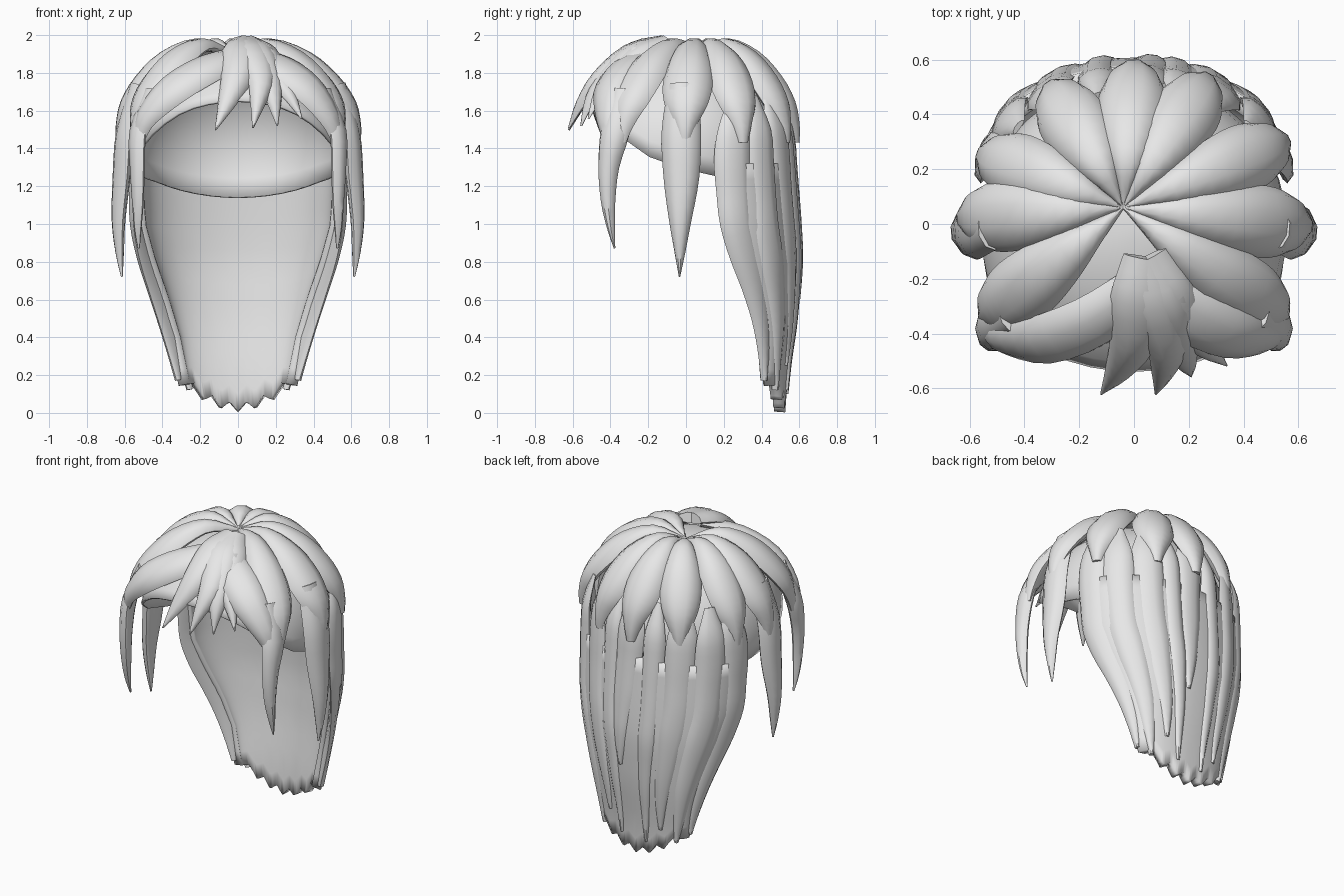
import bpy, bmesh, math
from mathutils import Vector

if "Cube" in bpy.data.objects:
    bpy.data.objects.remove(bpy.data.objects["Cube"])

hair = bpy.data.materials.new("pale_grey_hair")
hair.diffuse_color = (0.8, 0.8, 0.8, 1)
hair.use_nodes = True
hair.node_tree.nodes["Principled BSDF"].inputs["Base Color"].default_value = hair.diffuse_color


def interp(table, v):
    """Linear lookup in (key, value) pairs with ascending keys."""
    if v <= table[0][0]:
        return table[0][1]
    for (a, p), (b, q) in zip(table, table[1:]):
        if v <= b:
            return p + (q - p) * (v - a) / (b - a)
    return table[-1][1]


def finish(bm, name, thickness=0, angle=40):
    bmesh.ops.recalc_face_normals(bm, faces=bm.faces)
    me = bpy.data.meshes.new(name)
    bm.to_mesh(me)
    bm.free()
    ob = bpy.data.objects.new(name, me)
    bpy.context.collection.objects.link(ob)
    me.materials.append(hair)
    if thickness:
        m = ob.modifiers.new("thickness", 'SOLIDIFY')
        m.thickness, m.offset = thickness, 0
    bpy.ops.object.select_all(action='DESELECT')
    ob.select_set(True)
    bpy.context.view_layer.objects.active = ob
    bpy.ops.object.shade_smooth_by_angle(angle=math.radians(angle))
    return ob


def smooth_path(pts, n=3):
    """Catmull-Rom through points given as tuples."""
    v = [Vector(p) for p in pts]
    v = [2 * v[0] - v[1]] + v + [2 * v[-1] - v[-2]]
    out = []
    for a, b, c, d in zip(v, v[1:], v[2:], v[3:]):
        for i in range(n):
            t = i / n
            out.append(0.5 * (2 * b + (c - a) * t + (2 * a - 5 * b + 4 * c - d) * t * t
                              + (3 * b - a - 3 * c + d) * t ** 3))
    return out + [v[-2]]


def lock(name, pts, facing=None):
    """Domed strand; each point is (x, y, z of outer ridge, width, thickness)."""
    path = smooth_path(pts)
    pos = [Vector(p[:3]) for p in path]
    bm = bmesh.new()
    rings = []
    for i, p in enumerate(path):
        tan = (pos[min(i + 1, len(pos) - 1)] - pos[max(i - 1, 0)]).normalized()
        out = Vector(facing) if facing else pos[i] - Vector((0, 0.05, min(pos[i].z, 1.4)))
        side = tan.cross(out).normalized()
        nor = side.cross(tan).normalized()
        w, t = max(p[3], 0.006) / 2, max(p[4], 0.005)
        ring = []
        for k in range(10):
            a = math.tau * k / 10
            h = math.sin(a)
            ring.append(bm.verts.new(pos[i] + side * w * math.cos(a)
                                     + nor * t * ((h if h > 0 else 0.35 * h) - 1)))
        rings.append(ring)
    for r, s in zip(rings, rings[1:]):
        for k in range(10):
            bm.faces.new((r[k], r[(k + 1) % 10], s[(k + 1) % 10], s[k]))
    bm.faces.new(rings[0])
    bm.faces.new(rings[-1])
    return finish(bm, name)


def mirrored(name, pts, facing):
    for tag, s in (("left", -1), ("right", 1)):
        lock(f"{name}_{tag}", [(s * p[0],) + tuple(p[1:]) for p in pts], (s * facing[0],) + facing[1:])


# scalp cap: dome with a hairline high in front and low behind
hairline = [(-1, 1.14), (-0.6, 1.22), (0, 1.29), (0.3, 1.35), (0.6, 1.48), (0.85, 1.6), (1, 1.65)]
bm = bmesh.new()
cols, rows = 40, 10
grid = []
for i in range(cols):
    a = math.tau * i / cols
    end = math.acos((interp(hairline, math.cos(a)) - 1.38) / 0.53)
    front = max(0, math.cos(a))
    depth = 0.62 if front else 0.525
    wide = 0.55 + 0.03 * front
    grid.append([bm.verts.new((wide * math.sin(a) * math.sin(end * j / rows),
                               -depth * math.cos(a) * math.sin(end * j / rows),
                               1.38 + 0.53 * math.cos(end * j / rows)))
                 for j in range(1, rows + 1)])
top = bm.verts.new((0, 0, 1.91))
for i in range(cols):
    g, h = grid[i], grid[(i + 1) % cols]
    bm.faces.new((top, g[0], h[0]))
    for j in range(rows - 1):
        bm.faces.new((g[j], g[j + 1], h[j + 1], h[j]))
finish(bm, "scalp_cap", 0.015)

# envelope of the long back hair, by height
half_width = [(0.1, .32), (0.2, .34), (0.4, .38), (0.6, .44), (0.8, .51), (1.0, .565), (1.3, .58),
              (1.45, .575), (1.6, .545), (1.68, .505)]
back_y = [(0, .54), (0.2, .555), (0.5, .6), (0.8, .625), (1.0, .615), (1.25, .595),
          (1.45, .58), (1.6, .545), (1.68, .49)]
front_y = [(0.17, .41), (0.4, .41), (0.6, .37), (0.8, .3), (1.0, .235), (1.3, .205), (1.6, .22)]


def back_point(u, z, inset=0):
    a = u * math.pi / 2
    f = interp(front_y, z)
    return (math.sin(a) * (interp(half_width, z) - inset),
            f + (interp(back_y, z) - inset - f) * math.cos(a), z)


# back curtain with a jagged hem
bm = bmesh.new()
grid = []
for i in range(61):
    u = (i - 30) / 30
    x = back_point(u, 0.15, 0.03)[0]
    tooth = abs((x / 0.1 + 0.5) % 1 - 0.5) * 2
    hem = 0.005 + 1.6 * x * x + 0.05 * tooth
    grid.append([bm.verts.new(back_point(u, 1.32 + (hem - 1.32) * j / 14, 0.045)) for j in range(15)])
for g, h in zip(grid, grid[1:]):
    for j in range(14):
        bm.faces.new((g[j], h[j], h[j + 1], g[j + 1]))
finish(bm, "back_curtain", 0.06)

# long back strands: (start position, end position, end height, width)
for n, (u, v, end, w) in enumerate([(-.9, -.92, .17, .21), (.9, .92, .17, .21),
                                    (-.65, -.62, .12, .21), (.65, .62, .12, .21),
                                    (-.4, -.36, .2, .21), (.4, .36, .25, .21),
                                    (-.17, -.16, .1, .15), (.2, .2, .12, .15), (.02, .1, .6, .2)]):
    pts = []
    for k in range(10):
        t = k / 9
        z = 1.68 + (end - 1.68) * t
        width = w * interp([(0, .3), (.12, .9), (.2, 1), (.55, .9), (.85, .5), (1, .15)], t)
        thick = interp([(0, .015), (.12, .04), (.25, .055), (1, .028)], t)
        pts.append(back_point(u + (v - u) * t, z) + (width, thick))
    lock(f"long_back_strand_{n + 1}", pts)

# crown locks fanning out from the whorl
profile = [(0, 1.925, .012, .02), (.3, 1.985, .14, .06), (.6, 1.915, .235, .085),
           (.82, 1.785, .265, .085), (.95, 1.65, .22, .075), (.99, 1.52, .12, .05), (.985, 1.43, .06, .025)]
crown = (-0.04, 0.06)
for n, (x, y, s) in enumerate([(-.565, -.36, .97), (-.655, .02, 1), (-.58, .265, .95), (-.32, .525, .95),
                               (0, .61, .95), (.28, .555, .95), (.575, .315, .95), (.66, -.01, 1),
                               (.565, -.36, .97)]):
    lock(f"crown_lock_{n + 1}", [(crown[0] + (x - crown[0]) * f, crown[1] + (y - crown[1]) * f, z, w * s, t)
                                 for f, z, w, t in profile])

# pointed side locks in front of and below the ears
mirrored("side_lock", [(.57, -.02, 1.75, .16, .06), (.645, -.03, 1.5, .21, .07), (.665, -.03, 1.25, .19, .07),
                       (.67, -.035, 1.02, .12, .055), (.65, -.035, .85, .06, .035), (.62, -.035, .72, .008, .008)],
         (1, -.08, 0))
mirrored("temple_lock", [(.49, -.34, 1.72, .14, .05), (.57, -.39, 1.5, .16, .06), (.57, -.425, 1.3, .115, .055),
                         (.56, -.425, 1.12, .08, .045), (.55, -.405, .98, .045, .03), (.53, -.38, .87, .008, .008)],
         (1, -.3, 0))

# swept fringe bands over the forehead
lock("fringe_sweep_left", [(.05, -.22, 1.94, .15, .05), (-.15, -.385, 1.87, .22, .06), (-.36, -.465, 1.745, .22, .06),
                           (-.51, -.45, 1.58, .15, .05), (-.55, -.42, 1.42, .06, .03)])
lock("fringe_sweep_right", [(.06, -.22, 1.94, .15, .05), (.22, -.36, 1.87, .24, .06), (.39, -.44, 1.75, .22, .06),
                            (.51, -.445, 1.58, .15, .05), (.55, -.42, 1.42, .06, .03)])

# spiky centre fringe
root = (.05, -.13, 1.998, .17, .05)
for n, pts in enumerate([
        [(.02, -.3, 1.96, .21, .06), (.0, -.47, 1.83, .18, .06), (-.06, -.57, 1.66, .1, .04), (-.12, -.625, 1.5, .008, .008)],
        [(.08, -.32, 1.95, .2, .06), (.13, -.49, 1.8, .15, .05), (.11, -.58, 1.65, .08, .04), (.08, -.625, 1.51, .008, .008)],
        [(.11, -.31, 1.95, .2, .06), (.17, -.45, 1.81, .16, .05), (.2, -.53, 1.67, .09, .04), (.21, -.56, 1.52, .008, .008)],
        [(.13, -.28, 1.95, .2, .06), (.21, -.4, 1.83, .16, .05), (.28, -.48, 1.71, .09, .04), (.34, -.52, 1.56, .008, .008)]]):
    lock(f"fringe_spike_{n + 1}", [root] + pts)
